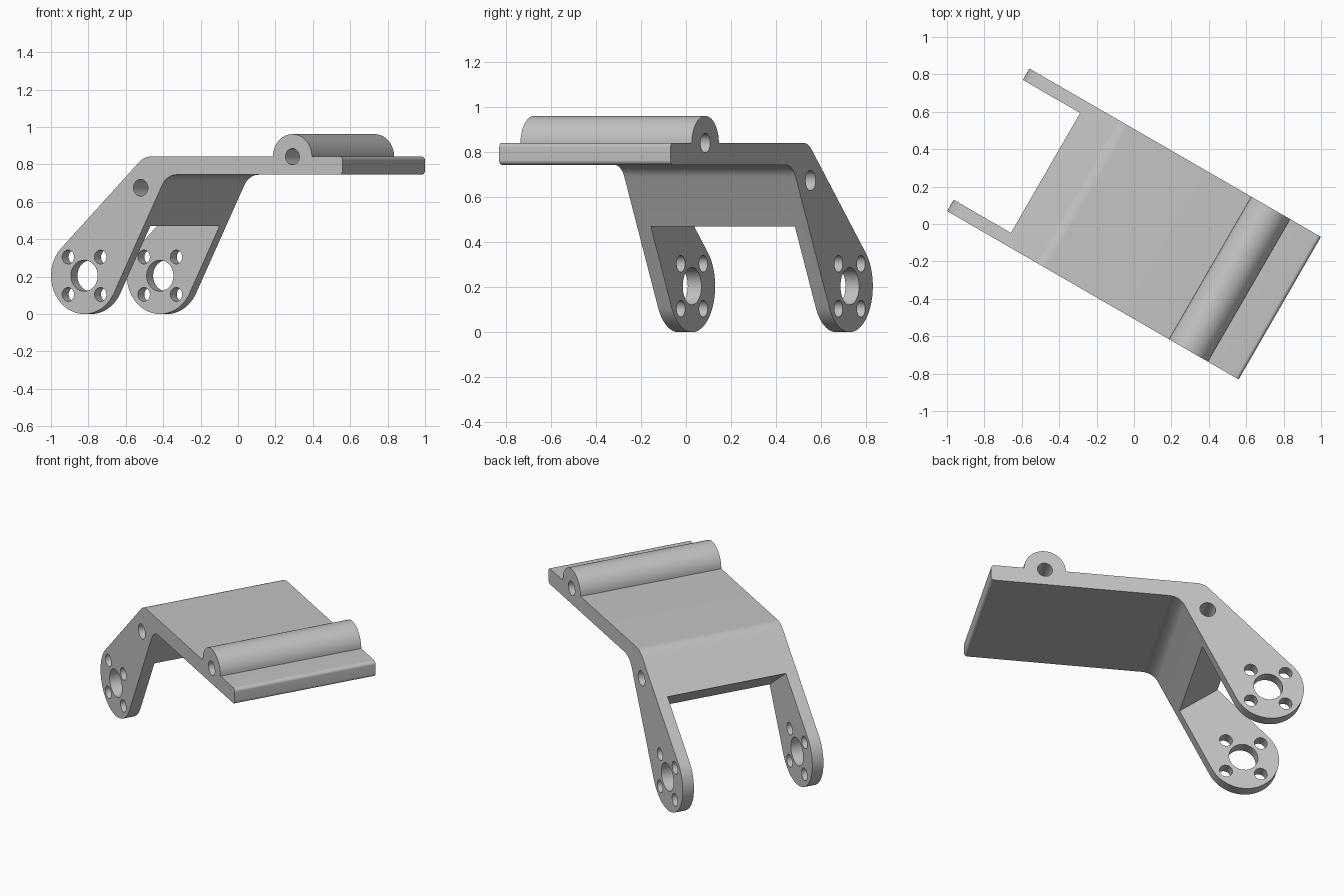
import bpy, bmesh, math
from mathutils import Vector

if "Cube" in bpy.data.objects:
    bpy.data.objects.remove(bpy.data.objects["Cube"])

HALF_WIDTH = 0.44
ARM = 0.07                       # arm thickness
HUB, HUB_R = (-0.695, 0.205), 0.205
BARREL, BARREL_R = (0.59, 0.842), 0.12
UNDER, TOP, END = 0.745, 0.842, 0.9

grey = bpy.data.materials.new("light_grey")
grey.use_nodes = True
grey.diffuse_color = (0.55, 0.55, 0.55, 1)
grey.node_tree.nodes["Principled BSDF"].inputs["Base Color"].default_value = grey.diffuse_color


def arc(centre, r, start, stop, steps):
    angles = [math.radians(start + (stop - start) * i / steps) for i in range(steps + 1)]
    return [Vector((centre[0] + r * math.cos(a), centre[1] + r * math.sin(a))) for a in angles]


def fillet(before, corner, after, r, steps=8):
    """Points of a rounded corner between two straight edges."""
    p = Vector(corner)
    d1 = (Vector(before) - p).normalized()
    d2 = (Vector(after) - p).normalized()
    half = d1.angle(d2) / 2
    t = r / math.tan(half)
    c = p + (d1 + d2).normalized() * r / math.sin(half)
    first, last = p + d1 * t - c, p + d2 * t - c
    return [c + first.lerp(last, i / steps).normalized() * r for i in range(steps + 1)]


def prism(name, outline, half):
    """Extrude an outline in the side plane across the width."""
    bm = bmesh.new()
    face = bm.faces.new([bm.verts.new((p[0], -half, p[1])) for p in outline])
    ext = bmesh.ops.extrude_face_region(bm, geom=[face])
    bmesh.ops.translate(bm, vec=(0, 2 * half, 0),
                        verts=[g for g in ext["geom"] if isinstance(g, bmesh.types.BMVert)])
    bmesh.ops.recalc_face_normals(bm, faces=bm.faces[:])
    mesh = bpy.data.meshes.new(name)
    bm.to_mesh(mesh)
    bm.free()
    mesh.materials.append(grey)
    obj = bpy.data.objects.new(name, mesh)
    bpy.context.collection.objects.link(obj)
    return obj


def cut(target, outline, half):
    cutter = prism("cutter", outline, half)
    cutter.hide_render = True
    mod = target.modifiers.new("cut", "BOOLEAN")
    mod.operation = "DIFFERENCE"
    mod.solver = "EXACT"
    mod.object = cutter
    bpy.context.view_layer.objects.active = target
    bpy.ops.object.modifier_apply(modifier=mod.name)
    bpy.data.objects.remove(cutter)


# Side profile: rounded hub, sloping arm, flat plate and half-round barrel
hub = arc(HUB, HUB_R, 133.6, 332.7, 48)
under_bend = (-0.186, UNDER)
top_bend = (-0.325, TOP)
low_end, high_end = (END, UNDER), (END, TOP)
barrel = arc(BARREL, BARREL_R, 0, 180, 36)
profile = (hub
           + fillet(hub[-1], under_bend, low_end, 0.1)
           + fillet(under_bend, low_end, high_end, 0.02)
           + fillet(low_end, high_end, barrel[0], 0.02)
           + barrel
           + fillet(barrel[-1], top_bend, hub[0], 0.1))
bracket = prism("bracket", profile, HALF_WIDTH)

# Slot between the two arms, square to the sloping web
inner, outer = Vector((-0.328, 0.47)), Vector((-0.545, 0.63))
edge = outer - inner
down = Vector((-0.6, -0.8))
slot = [inner - edge, outer + edge, outer + edge + down, inner - edge + down]
cut(bracket, slot, HALF_WIDTH - ARM)

# Bores right across the width: hub, bolt circle, bend and barrel
bores = [(HUB, 0.083), ((-0.347, 0.675), 0.045), (BARREL, 0.043)]
bores += [((HUB[0] + sx * 0.1, HUB[1] + sz * 0.1), 0.037) for sx in (-1, 1) for sz in (-1, 1)]
for centre, r in bores:
    cut(bracket, arc(centre, r, 0, 350, 35), HALF_WIDTH + 0.1)

# Smooth the curved walls and turn the bracket into place
bpy.ops.object.select_all(action="DESELECT")
bracket.select_set(True)
bpy.context.view_layer.objects.active = bracket
bpy.ops.object.shade_smooth_by_angle(angle=math.radians(25))
bracket.rotation_euler.z = math.radians(-30)
